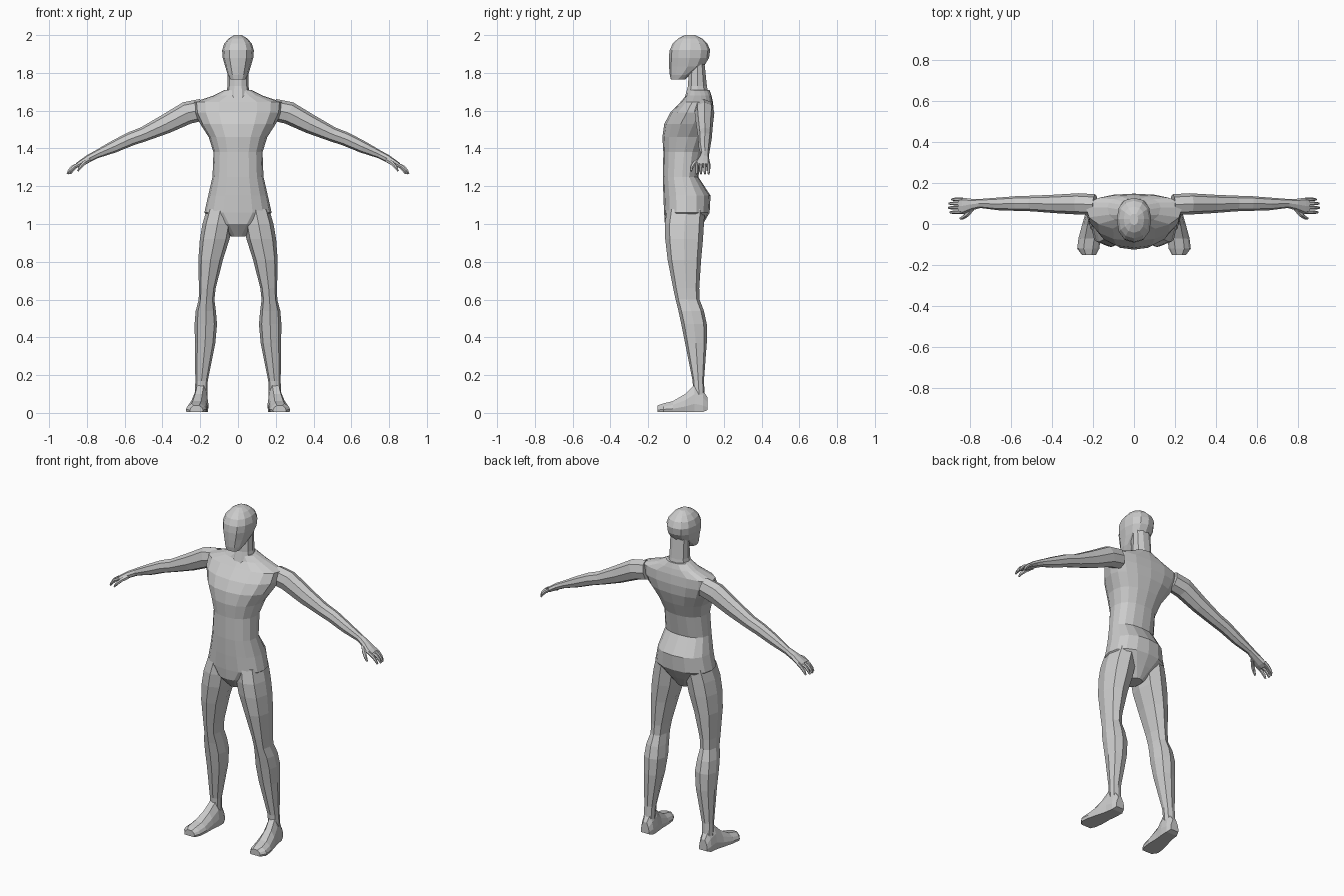
import bpy, bmesh, math
from mathutils import Vector

skin = bpy.data.materials.new("plain grey")
skin.diffuse_color = (0.6, 0.6, 0.6, 1)


def curve(a, power):
    """Point on a unit superellipse."""
    c, s = math.cos(a), math.sin(a)
    e = 2 / power
    return (math.copysign(abs(c) ** e, c), math.copysign(abs(s) ** e, s))


def loft(name, rings, mirror=False):
    """Join rings of points with quads and close both ends."""
    bm = bmesh.new()
    loops = [[bm.verts.new(p) for p in r] for r in rings]
    n = len(loops[0])
    for a, b in zip(loops, loops[1:]):
        for i in range(n):
            j = (i + 1) % n
            bm.faces.new((a[i], a[j], b[j], b[i]))
    bm.faces.new(loops[0])
    bm.faces.new(loops[-1])
    bmesh.ops.recalc_face_normals(bm, faces=bm.faces)
    me = bpy.data.meshes.new(name)
    bm.to_mesh(me)
    bm.free()
    me.materials.append(skin)
    ob = bpy.data.objects.new(name, me)
    bpy.context.collection.objects.link(ob)
    if mirror:
        ob.modifiers.new("Mirror", 'MIRROR')
    return ob


def level(z, x0, x1, yf, yc, yb, n, power):
    """Horizontal ring with its own front, widest and back depth."""
    pts = []
    for i in range(n):
        c, s = curve(2 * math.pi * i / n, power)
        y = yc + s * ((yb - yc) if s > 0 else (yc - yf))
        pts.append(((x0 + x1) / 2 + c * (x1 - x0) / 2, y, z))
    return pts


def tube(name, path, n, power=2.0, start=0.0):
    """Limb along a path of (x, y, z, half height, half width)."""
    pos = [Vector(p[:3]) for p in path]
    rings = []
    for i, p in enumerate(path):
        d = (pos[min(i + 1, len(path) - 1)] - pos[max(i - 1, 0)]).normalized()
        side = Vector((0, 1, 0))
        side = (side - d * side.dot(d)).normalized()
        up = d.cross(side)
        ring = []
        for k in range(n):
            c, s = curve(start + 2 * math.pi * k / n, power)
            ring.append(pos[i] + side * c * p[4] + up * s * p[3])
        rings.append(ring)
    return loft(name, rings, True)


# Torso: z, half width, front, widest depth, back
torso = [(.935, .04, -.06, 0, .05), (1.0, .11, -.112, 0, .09),
         (1.06, .178, -.116, 0, .125), (1.15, .158, -.12, 0, .13),
         (1.25, .135, -.122, -.02, .065), (1.38, .13, -.12, -.01, .09),
         (1.46, .155, -.125, .01, .122), (1.53, .20, -.115, .04, .143),
         (1.59, .23, -.083, .07, .148), (1.645, .235, -.03, .08, .143),
         (1.68, .13, 0, .08, .135), (1.71, .07, .01, .07, .125)]
loft("torso", [level(z, -w, w, f, c, b, 16, 2.3) for z, w, f, c, b in torso])

# Neck
neck = [(1.67, .065, -.01, .06, .125), (1.73, .056, .008, .06, .113),
        (1.85, .055, .015, .06, .1)]
loft("neck", [level(z, -w, w, f, c, b, 10, 2.2) for z, w, f, c, b in neck])

# Head, from chin to crown
head = [(1.765, .04, -.08, -.045, -.005), (1.79, .054, -.086, -.02, .02),
        (1.835, .068, -.09, .01, .095), (1.88, .081, -.091, .02, .122),
        (1.92, .084, -.087, .022, .128), (1.955, .073, -.07, .025, .113),
        (1.982, .05, -.042, .025, .085), (2.0, .02, -.005, .025, .05)]
loft("head", [level(z, -w, w, f, c, b, 12, 2.3) for z, w, f, c, b in head])

# Legs: z, inner x, outer x, front, back
leg = [(1.08, .02, .165, -.1, .1), (1.0, .03, .188, -.112, .095),
       (.92, .045, .202, -.11, .09), (.81, .08, .21, -.097, .08),
       (.66, .118, .207, -.068, .07), (.6, .125, .208, -.055, .072),
       (.54, .117, .224, -.04, .095), (.47, .111, .23, -.025, .11),
       (.37, .12, .228, -.005, .11), (.17, .16, .226, .035, .095),
       (.08, .163, .228, .04, .1)]
loft("leg", [level(z, i, o, f, (f + b) / 2, b, 8, 2.5) for z, i, o, f, b in leg], True)

# Feet: y, centre x, half width, top height
foot = [(.115, .195, .026, .08), (.09, .195, .036, .12), (.045, .198, .038, .15),
        (-.005, .208, .042, .10), (-.07, .217, .05, .062),
        (-.12, .223, .05, .05), (-.15, .22, .032, .04)]
rings = []
for y, x, w, h in foot:
    outline = [(-1, .0), (1, .0), (1.08, .3), (.9, .65), (.45, 1),
               (-.45, 1), (-.9, .65), (-1.08, .3)]
    rings.append([(x + a * w, y, .005 + b * (h - .005)) for a, b in outline])
rings[0] = [(x, y, max(z, .015)) for x, y, z in rings[0]]
loft("foot", rings, True)

# Arms down to the palm
tube("arm", [(.19, .095, 1.605, .058, .05), (.27, .098, 1.588, .06, .052),
             (.385, .098, 1.528, .051, .045), (.5, .1, 1.475, .039, .038),
             (.57, .1, 1.45, .037, .036), (.66, .098, 1.408, .032, .031),
             (.75, .1, 1.368, .021, .022), (.79, .095, 1.347, .02, .028),
             (.83, .088, 1.322, .017, .04), (.852, .088, 1.31, .013, .037)], 8, 2.2)

# Fingers and thumb
for k, (y, reach) in enumerate([(.057, -.004), (.079, .004), (.1, .002), (.12, -.012)]):
    tube("finger_%d" % (k + 1),
         [(.835, y, 1.32, .01, .009), (.872 + reach, y, 1.302, .01, .009),
          (.888 + reach, y, 1.285, .009, .008), (.9 + reach, y, 1.265, .005, .005)],
         6)
tube("thumb", [(.79, .075, 1.338, .013, .014), (.815, .045, 1.322, .012, .012),
               (.835, .03, 1.3, .009, .009), (.848, .027, 1.28, .005, .005)], 6)
